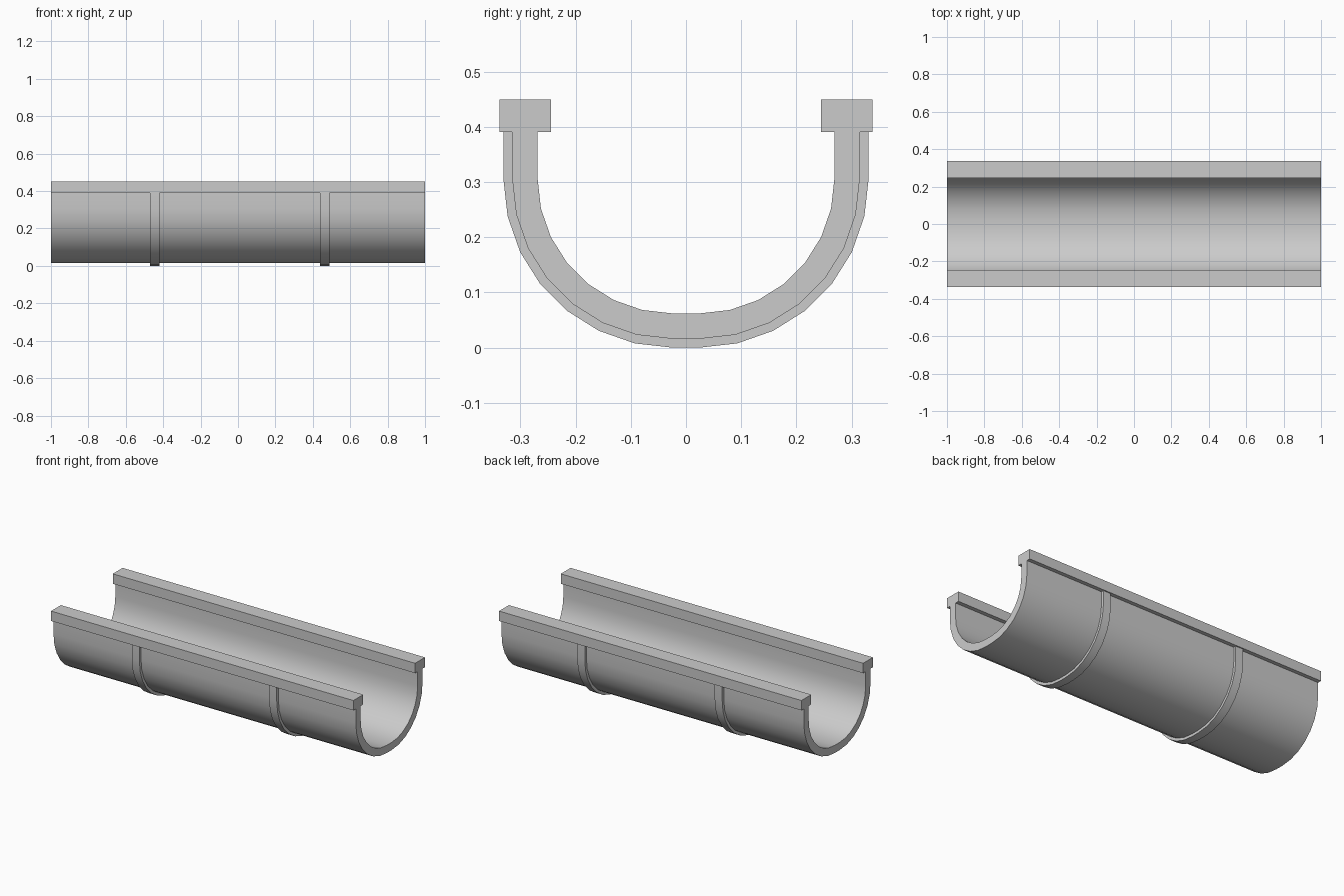
import bpy, bmesh
from math import sin, cos, pi, radians

if "Cube" in bpy.data.objects:
    bpy.data.objects.remove(bpy.data.objects["Cube"])

CZ = 0.306      # height of the arc centres
FLAT = 0.025    # half width of the flat bottom
TOP = 0.392     # top of the trough walls
SEG = 7         # segments per quarter arc


def u_path(r):
    """U-shaped line in y/z: wall, quarter arc, flat bottom, mirrored."""
    half = [(FLAT + r * sin(a), CZ - r * cos(a))
            for a in (i * pi / 2 / SEG for i in range(SEG + 1))]
    half.append((FLAT + r, TOP))
    return [(-y, z) for y, z in reversed(half)] + half


def finish(name, bm):
    bmesh.ops.recalc_face_normals(bm, faces=bm.faces)
    me = bpy.data.meshes.new(name)
    bm.to_mesh(me)
    bm.free()
    ob = bpy.data.objects.new(name, me)
    bpy.context.collection.objects.link(ob)
    bpy.ops.object.select_all(action='DESELECT')
    ob.select_set(True)
    bpy.context.view_layer.objects.active = ob
    bpy.ops.object.shade_smooth_by_angle(angle=radians(30))
    return ob


def u_channel(name, r_in, r_out, x0, x1):
    """Solid U section of quads running along x."""
    bm = bmesh.new()
    rings = [[bm.verts.new((x, y, z)) for x, r in
              ((x0, r_in), (x0, r_out), (x1, r_out), (x1, r_in))
              for y, z in [u_path(r)[i]]]
             for i in range(len(u_path(r_in)))]
    for a, b in zip(rings, rings[1:]):
        for k in range(4):
            n = (k + 1) % 4
            bm.faces.new((a[k], a[n], b[n], b[k]))
    bm.faces.new(rings[0])
    bm.faces.new(rings[-1])
    return finish(name, bm)


def box(name, lo, hi):
    bm = bmesh.new()
    bmesh.ops.create_cube(bm, size=1)
    for v in bm.verts:
        v.co = [lo[i] if v.co[i] < 0 else hi[i] for i in range(3)]
    return finish(name, bm)


# Half-round trough
u_channel("trough", 0.244, 0.290, -1, 1)

# Two straps wrapped around the outside
u_channel("left_strap", 0.286, 0.306, -0.471, -0.421)
u_channel("right_strap", 0.286, 0.306, 0.438, 0.488)

# Rim rails along both upper edges
box("front_rail", (-1, -0.338, 0.391), (1, -0.245, 0.45))
box("back_rail", (-1, 0.245, 0.391), (1, 0.338, 0.45))
